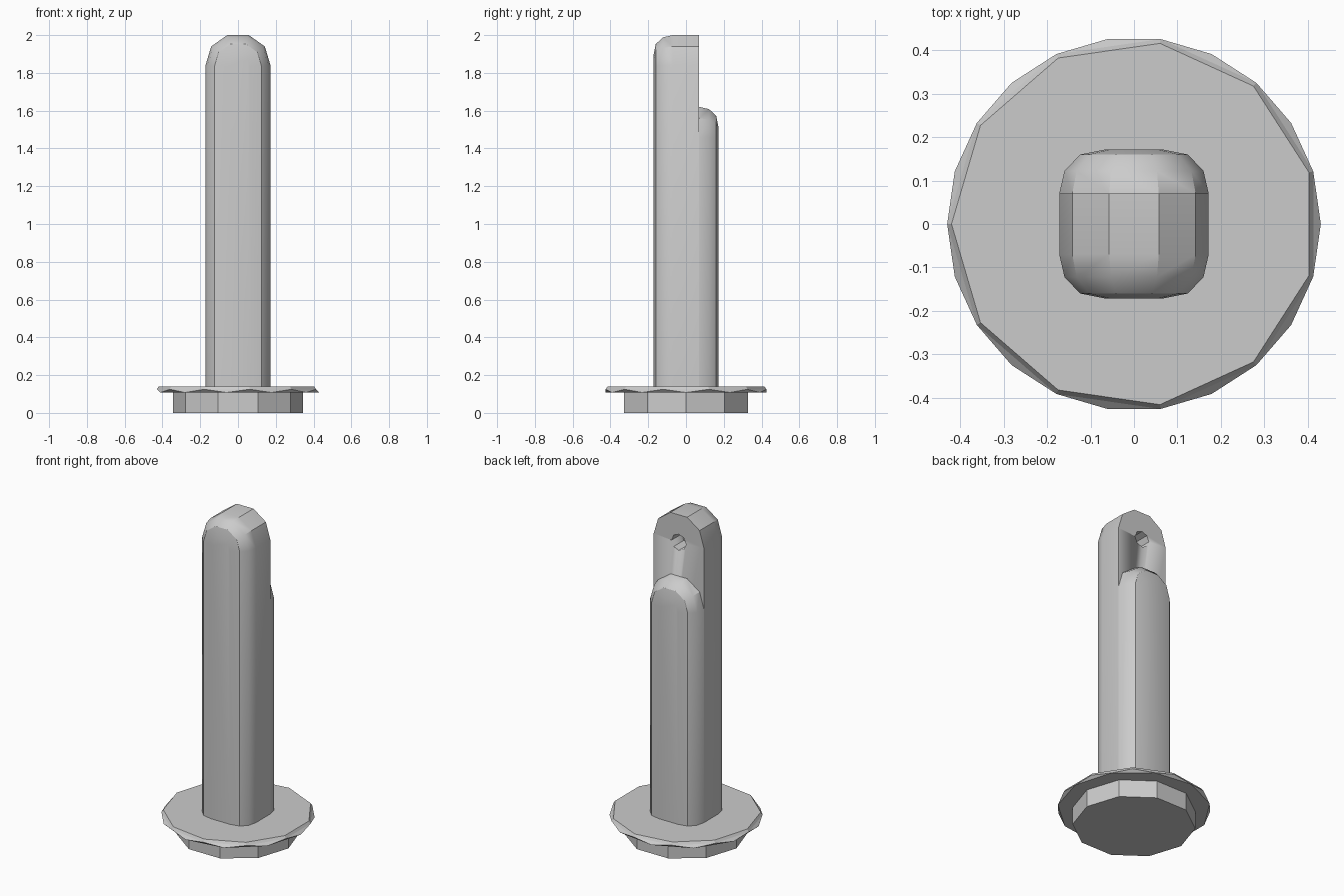
import bpy, bmesh
from math import pi, cos, sin, radians
from mathutils import Matrix

cube = bpy.data.objects.get("Cube")
if cube:
    bpy.data.objects.remove(cube, do_unlink=True)

GREY = (0.6, 0.6, 0.6, 1)
grey = bpy.data.materials.new("plain_grey")
grey.use_nodes = True
grey.diffuse_color = GREY
grey.node_tree.nodes["Principled BSDF"].inputs["Base Color"].default_value = GREY


def finish(name, bm, angle=34):
    bmesh.ops.recalc_face_normals(bm, faces=bm.faces)
    mesh = bpy.data.meshes.new(name)
    bm.to_mesh(mesh)
    bm.free()
    mesh.materials.append(grey)
    ob = bpy.data.objects.new(name, mesh)
    bpy.context.collection.objects.link(ob)
    bpy.ops.object.select_all(action='DESELECT')
    ob.select_set(True)
    bpy.context.view_layer.objects.active = ob
    bpy.ops.object.shade_smooth_by_angle(angle=radians(angle))
    return ob


def loft(name, rings, angle=34):
    """Skin equal-length rings of points and cap both ends."""
    bm = bmesh.new()
    loops = [[bm.verts.new(p) for p in ring] for ring in rings]
    n = len(loops[0])
    for a, b in zip(loops, loops[1:]):
        for i in range(n):
            j = (i + 1) % n
            bm.faces.new((a[i], a[j], b[j], b[i]))
    bm.faces.new(loops[0])
    bm.faces.new(loops[-1])
    return finish(name, bm, angle)


def polygon(n, r, z, start=0):
    return [(r * cos(start + 2 * pi * i / n), r * sin(start + 2 * pi * i / n), z)
            for i in range(n)]


# Ten-sided foot
loft("foot", [polygon(10, 0.345, 0), polygon(10, 0.345, 0.11)], 10)

# Flange: eleven-sided, lower ring turned half a step, zigzag rim
bm = bmesh.new()
low, mid, top = [[bm.verts.new(p) for p in ring] for ring in (
    polygon(11, 0.43, 0.108),
    polygon(11, 0.43, 0.125, pi / 11),
    polygon(11, 0.42, 0.14, pi / 11))]
for i in range(11):
    j = (i + 1) % 11
    bm.faces.new((low[i], low[j], mid[i]))
    bm.faces.new((mid[i], low[j], mid[j]))
    bm.faces.new((mid[i], mid[j], top[j], top[i]))
bm.faces.new(low)
bm.faces.new(top)
finish("flange", bm, 10)


# Shaft halves: arched slabs with a rounded outer edge
def arch(y, inset, height):
    s = 1 - inset / 0.172
    spring = height - 0.17
    half = [(0.172, 0.13 - spring), (0.172, 0.01 * s), (0.142, 0.11 * s), (0.057, 0.17 * s)]
    pts = half + [(-x, z) for x, z in reversed(half)]
    return [(x * s, y, spring + z) for x, z in pts]


ROUNDING = [(0.07, 0), (0.122, 0.012), (0.16, 0.048), (0.172, 0.108)]
front = loft("front_shaft", [arch(0.07, 0, 2.0)] +
             [arch(-y, d, 2.0) for y, d in ROUNDING])
loft("back_shaft", [arch(y, d, 1.62) for y, d in ROUNDING])

# Blind hole in the upright tab
bm = bmesh.new()
bmesh.ops.create_cone(bm, cap_ends=True, segments=8, radius1=0.05, radius2=0.05, depth=0.2,
                      matrix=Matrix.Translation((0, 0.07, 1.83)) @ Matrix.Rotation(pi / 2, 4, 'X'))
cutter = finish("hole_cutter", bm)
cutter.hide_render = True
cut = front.modifiers.new("hole", 'BOOLEAN')
cut.operation = 'DIFFERENCE'
cut.solver = 'EXACT'
cut.object = cutter
bpy.context.view_layer.objects.active = front
bpy.ops.object.modifier_apply(modifier=cut.name)
bpy.data.objects.remove(cutter, do_unlink=True)
